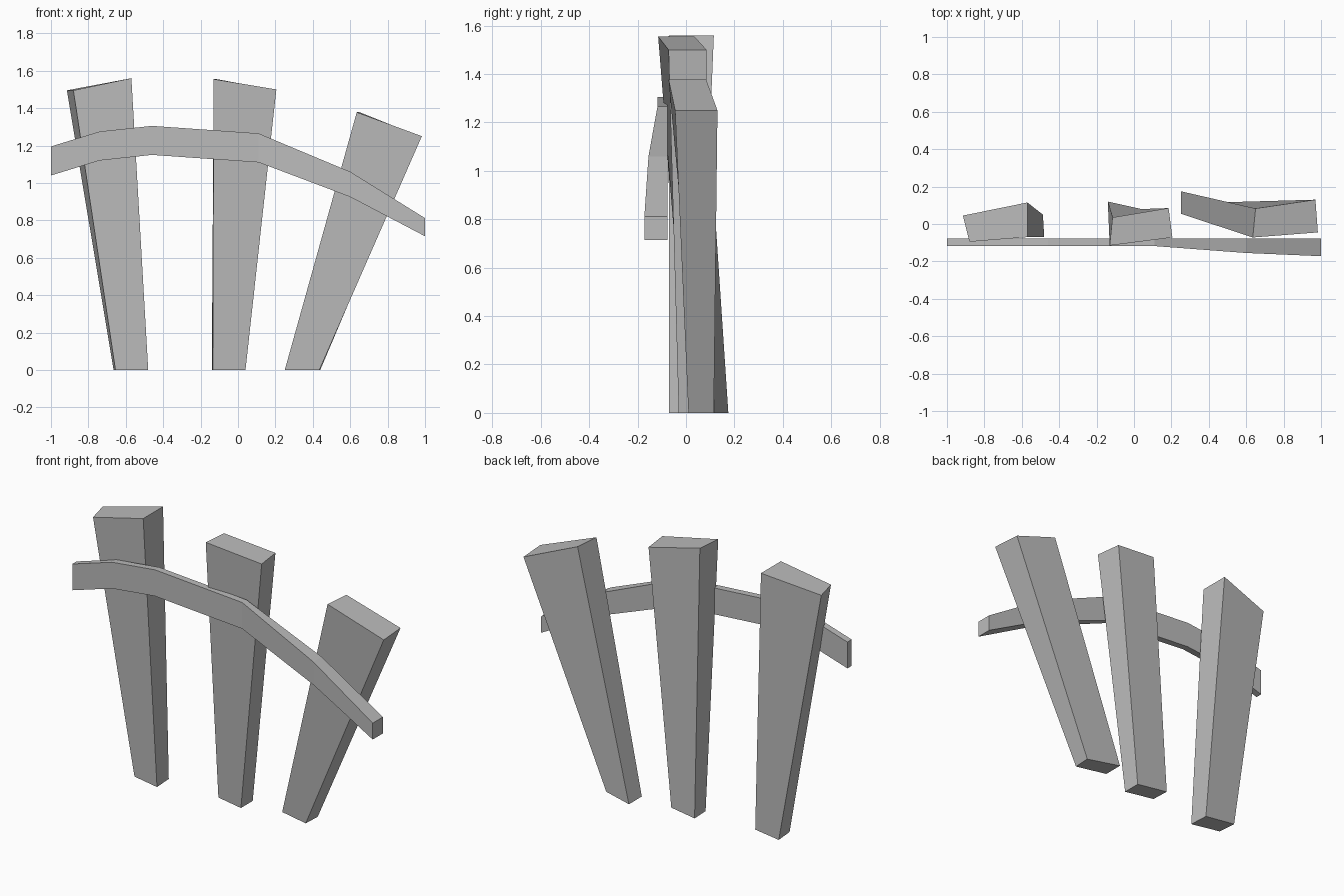
import bpy
import bmesh

cube = bpy.data.objects.get("Cube")
if cube:
    bpy.data.objects.remove(cube, do_unlink=True)

grey = bpy.data.materials.new("plain grey")
grey.use_nodes = True
grey.diffuse_color = (0.5, 0.5, 0.5, 1)
grey.node_tree.nodes["Principled BSDF"].inputs["Base Color"].default_value = grey.diffuse_color


def loft(name, sections):
    """Join a row of four-cornered sections into a closed, flat-faced bar."""
    bm = bmesh.new()
    rings = [[bm.verts.new(p) for p in s] for s in sections]
    for a, b in zip(rings, rings[1:]):
        for i in range(4):
            j = (i + 1) % 4
            bm.faces.new((a[i], a[j], b[j], b[i]))
    bm.faces.new(rings[0][::-1])
    bm.faces.new(rings[-1])
    bmesh.ops.recalc_face_normals(bm, faces=bm.faces[:])
    mesh = bpy.data.meshes.new(name)
    bm.to_mesh(mesh)
    bm.free()
    mesh.materials.append(grey)
    obj = bpy.data.objects.new(name, mesh)
    bpy.context.collection.objects.link(obj)


def post(name, foot, head, left_z, right_z):
    """Tapered plank; corners run front-left, front-right, back-right, back-left."""
    heights = (left_z, right_z, right_z, left_z)
    loft(name, [[(x, y, 0) for x, y in foot],
                [(x, y, z) for (x, y), z in zip(head, heights)]])


# Three leaning fence posts, wider at the top
post("outer_post_low_x",
     [(-0.655, -0.03), (-0.48, -0.07), (-0.487, 0.05), (-0.665, 0.085)],
     [(-0.88, -0.095), (-0.57, -0.07), (-0.57, 0.115), (-0.915, 0.045)], 1.495, 1.56)
post("middle_post",
     [(-0.135, 0.01), (0.04, -0.03), (0.04, 0.08), (-0.14, 0.12)],
     [(-0.13, -0.115), (0.205, -0.072), (0.185, 0.085), (-0.115, 0.035)], 1.555, 1.5)
post("outer_post_high_x",
     [(0.25, 0.055), (0.435, 0.01), (0.44, 0.115), (0.25, 0.175)],
     [(0.635, -0.072), (0.983, -0.045), (0.97, 0.13), (0.65, 0.083)], 1.378, 1.25)

# Bent rail across the front: x, bottom z, top z, front y
rail = [(-1, 1.04, 1.195, -0.117), (-0.74, 1.12, 1.275, -0.117),
        (-0.46, 1.15, 1.305, -0.117), (0.11, 1.11, 1.265, -0.118),
        (0.6, 0.925, 1.06, -0.155), (1, 0.715, 0.812, -0.172)]
back = -0.077
loft("cross_rail", [[(x, f, lo), (x, back, lo), (x, back, hi), (x, f, hi)]
                    for x, lo, hi, f in rail])
